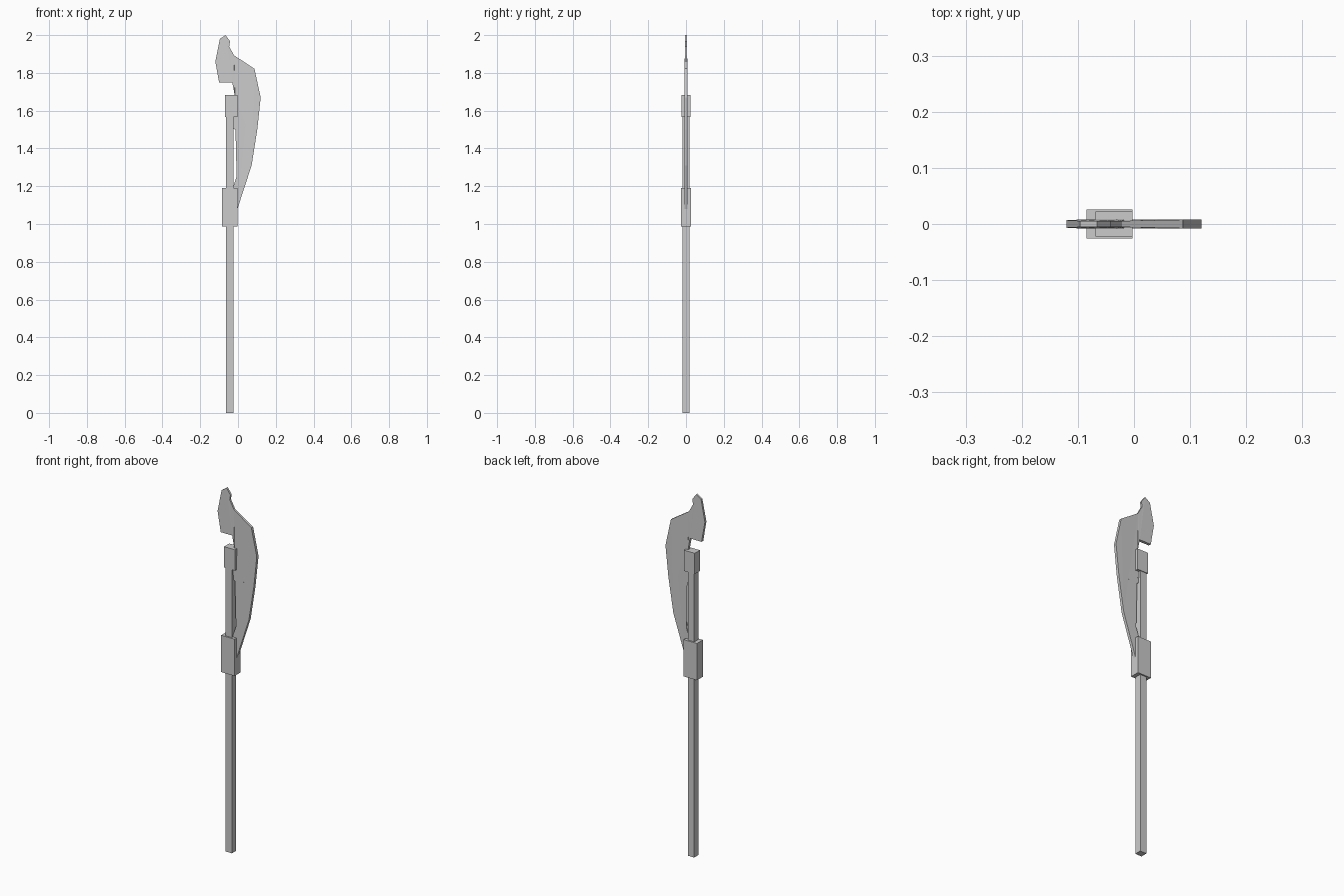
import bpy, bmesh

if "Cube" in bpy.data.objects:
    bpy.data.objects.remove(bpy.data.objects["Cube"])


def make_object(name, bm):
    bmesh.ops.recalc_face_normals(bm, faces=bm.faces)
    mesh = bpy.data.meshes.new(name)
    bm.to_mesh(mesh)
    bm.free()
    obj = bpy.data.objects.new(name, mesh)
    bpy.context.collection.objects.link(obj)
    return obj


def box(name, x0, x1, half_y, z0, z1):
    bm = bmesh.new()
    bmesh.ops.create_cube(bm, size=1)
    for v in bm.verts:
        v.co = ((x0 + x1) / 2 + v.co.x * (x1 - x0),
                v.co.y * 2 * half_y,
                (z0 + z1) / 2 + v.co.z * (z1 - z0))
    return make_object(name, bm)


def plate(name, outline, half_thickness):
    """Flat plate from an x-z outline; thickness may vary with height."""
    bm = bmesh.new()
    sides = [[bm.verts.new((x, s * half_thickness(z), z)) for x, z in outline]
             for s in (-1, 1)]
    front, back = sides
    caps = [bm.faces.new(front), bm.faces.new(back[::-1])]
    n = len(outline)
    for i in range(n):
        j = (i + 1) % n
        bm.faces.new((front[j], front[i], back[i], back[j]))
    bmesh.ops.triangulate(bm, faces=caps)
    return make_object(name, bm)


# Square pole and the two binding blocks
box("pole", -0.063, -0.024, 0.0185, 0, 1.62)
box("lower_binding", -0.085, -0.003, 0.026, 0.987, 1.19)
box("upper_binding", -0.069, -0.003, 0.0225, 1.567, 1.682)

# Curved blade with hooked head, slightly thinner towards the tip
blade_outline = [
    (-0.066, 2.0), (-0.042, 1.967), (-0.047, 1.94), (-0.021, 1.893),
    (0.087, 1.822), (0.12, 1.67), (0.102, 1.50), (0.072, 1.31),
    (-0.003, 1.08), (-0.03, 1.10), (-0.028, 1.19), (0.018, 1.325),
    (0.042, 1.525), (-0.028, 1.532), (-0.018, 1.685), (-0.03, 1.748),
    (-0.10, 1.748), (-0.12, 1.86), (-0.096, 1.98),
]
plate("blade", blade_outline,
      lambda z: 0.0055 if z > 1.88 else (0.0068 if z > 1.83 else 0.0077))

# Thin brace under the blade, running to the pole
plate("blade_brace",
      [(-0.03, 1.54), (0.05, 1.54), (0.05, 1.465), (0.038, 1.472), (-0.03, 1.508)],
      lambda z: 0.005)
